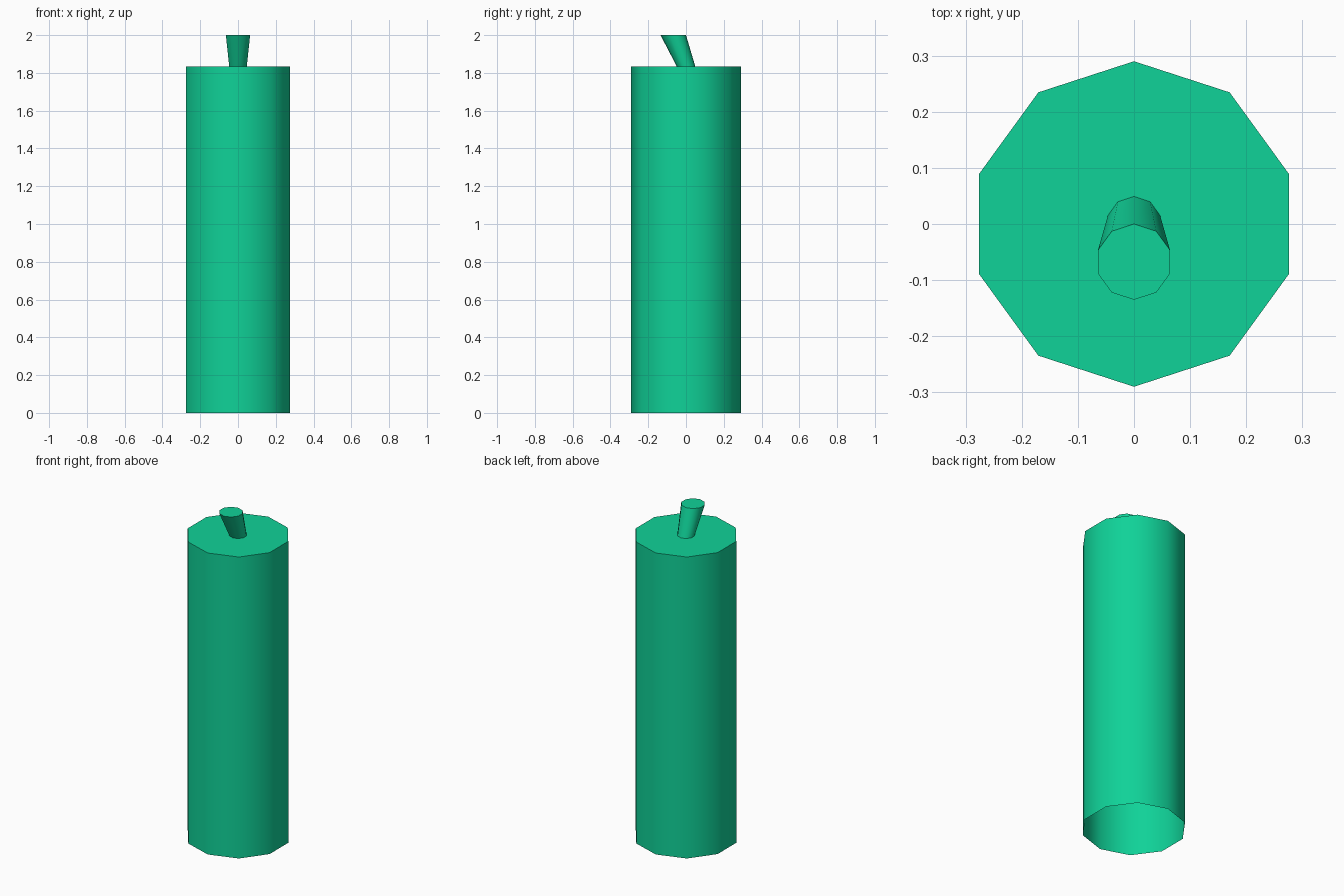
import bpy, bmesh
from math import cos, sin, pi, radians

cube = bpy.data.objects.get("Cube")
if cube:
    bpy.data.objects.remove(cube, do_unlink=True)

SIDES = 10
COLOUR = (0.005, 0.645, 0.314, 1.0)

green = bpy.data.materials.new("green_wax")
green.use_nodes = True
green.diffuse_color = COLOUR
green.node_tree.nodes["Principled BSDF"].inputs["Base Color"].default_value = COLOUR


def tapered_tube(name, bottom, top):
    """Ten-sided tube, open below and capped above; each end is (y, z, radius)."""
    bm = bmesh.new()
    lower, upper = [
        [bm.verts.new((r * sin(2 * pi * i / SIDES), y - r * cos(2 * pi * i / SIDES), z))
         for i in range(SIDES)]
        for y, z, r in (bottom, top)
    ]
    for i in range(SIDES):
        j = (i + 1) % SIDES
        bm.faces.new((lower[i], lower[j], upper[j], upper[i]))
    bm.faces.new(upper)
    mesh = bpy.data.meshes.new(name)
    bm.to_mesh(mesh)
    bm.free()
    mesh.materials.append(green)
    obj = bpy.data.objects.new(name, mesh)
    bpy.context.collection.objects.link(obj)

    # Smooth sides with a crisp cap edge
    bpy.ops.object.select_all(action="DESELECT")
    obj.select_set(True)
    bpy.context.view_layer.objects.active = obj
    bpy.ops.object.shade_smooth_by_angle(angle=radians(45))
    return obj


# Main column
tapered_tube("candle_body", (0, 0, 0.29), (0, 1.835, 0.29))

# Leaning wick that widens upward
tapered_tube("wick", (0, 1.835, 0.049), (-0.0675, 2.0, 0.0675))
